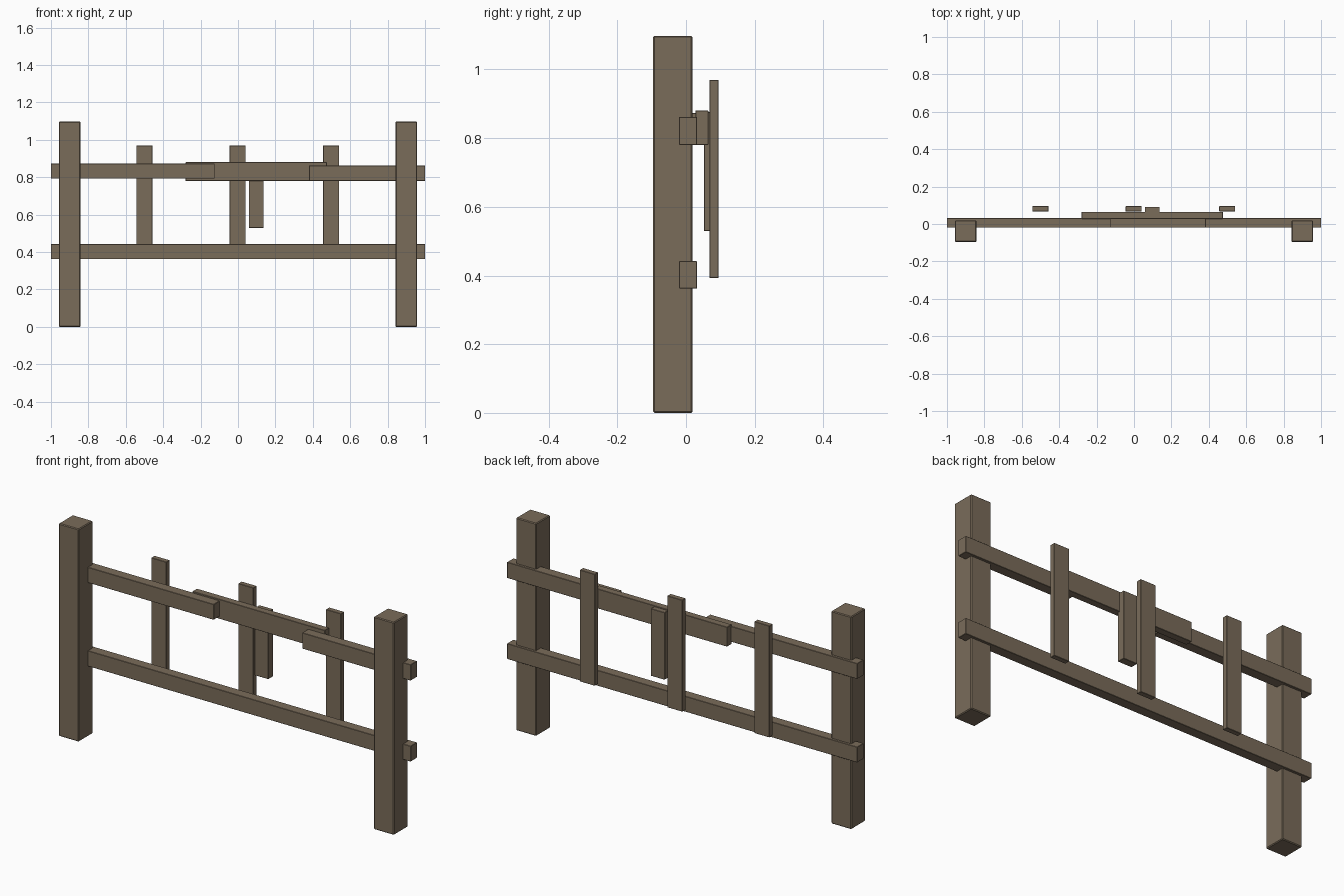
import bpy

if "Cube" in bpy.data.objects:
    bpy.data.objects.remove(bpy.data.objects["Cube"])

wood = bpy.data.materials.new("weathered_wood")
wood.diffuse_color = (0.195, 0.150, 0.102, 1)
wood.use_nodes = True
wood.node_tree.nodes["Principled BSDF"].inputs["Base Color"].default_value = wood.diffuse_color


def board(name, x, y, z, bevel=0.0015):
    """Box spanning the given (min, max) ranges, with slightly eased edges."""
    bpy.ops.mesh.primitive_cube_add(size=1)
    ob = bpy.context.object
    ob.name = name
    for v in ob.data.vertices:
        v.co = [lo + (c + 0.5) * (hi - lo) for c, (lo, hi) in zip(v.co, (x, y, z))]
    ob.data.materials.append(wood)
    mod = ob.modifiers.new("eased_edges", 'BEVEL')
    mod.width = bevel
    mod.segments = 1
    return ob


# Two square posts
for side, s in (("left", -1), ("right", 1)):
    board(side + "_post", (s * 0.9 - 0.0575, s * 0.9 + 0.0575),
          (-0.096, 0.019), (0, 1.098), 0.004)

# Rails: whole lower one, broken upper one in two pieces
RAIL_Y = (-0.02, 0.032)
board("lower_rail", (-1, 1), RAIL_Y, (0.362, 0.442))
board("upper_rail_left", (-1, -0.125), RAIL_Y, (0.793, 0.873))
board("upper_rail_right", (0.38, 1), RAIL_Y, (0.78, 0.862))

# Repair board behind the gap
board("repair_board", (-0.28, 0.475), (0.028, 0.065), (0.78, 0.881))

# Pickets at the back, plus one short broken picket
for i, cx in enumerate((-0.5, -0.0025, 0.4975)):
    board(f"picket_{i + 1}", (cx - 0.043, cx + 0.043), (0.068, 0.095), (0.393, 0.969))
board("short_picket", (0.058, 0.137), (0.052, 0.092), (0.529, 0.876))
